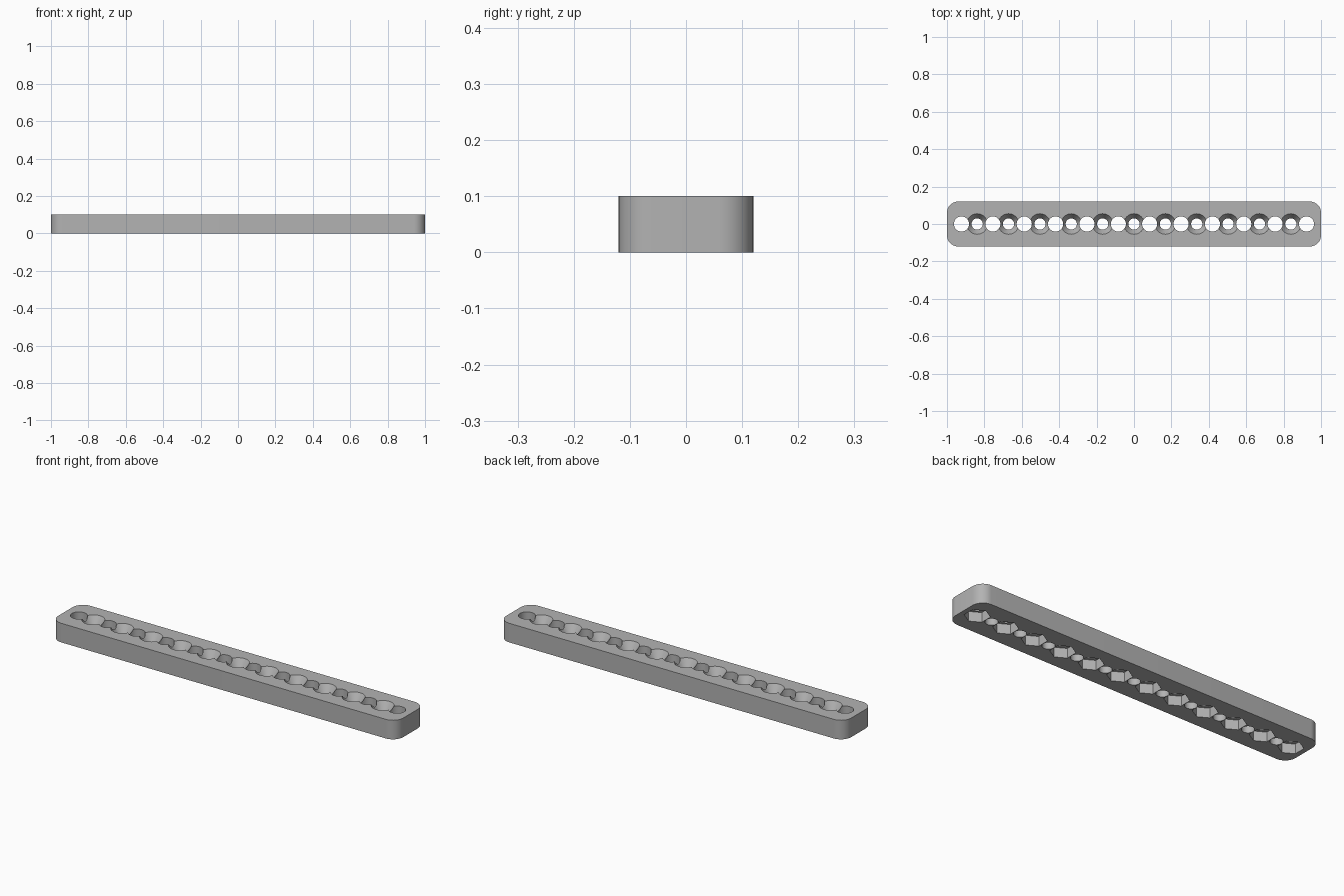
import bpy
import bmesh
import math

cube = bpy.data.objects.get("Cube")
if cube:
    bpy.data.objects.remove(cube, do_unlink=True)

LENGTH, WIDTH, HEIGHT, CORNER = 2.0, 0.24, 0.10, 0.06
PITCH = 0.1677

grey = bpy.data.materials.new("plain grey")
grey.use_nodes = True
colour = (0.45, 0.45, 0.45, 1)
grey.diffuse_color = colour
grey.node_tree.nodes["Principled BSDF"].inputs["Base Color"].default_value = colour


def make_object(name, bm):
    bmesh.ops.recalc_face_normals(bm, faces=bm.faces)
    mesh = bpy.data.meshes.new(name)
    bm.to_mesh(mesh)
    bm.free()
    mesh.materials.append(grey)
    obj = bpy.data.objects.new(name, mesh)
    bpy.context.collection.objects.link(obj)
    return obj


def lathe(bm, x, profile, sides, turn=0.0):
    """Closed solid from (radius, z) rings around a vertical axis at x."""
    rings = []
    for r, z in profile:
        angles = [turn + math.tau * i / sides for i in range(sides)]
        rings.append([bm.verts.new((x + r * math.cos(a), r * math.sin(a), z)) for a in angles])
    for low, high in zip(rings, rings[1:]):
        for i in range(sides):
            j = (i + 1) % sides
            bm.faces.new((low[i], low[j], high[j], high[i]))
    bm.faces.new(rings[0][::-1])
    bm.faces.new(rings[-1])


def cut(target, name, count, profile, sides, turn=0.0):
    """Cut a centred row of equal holes out of the target."""
    bm = bmesh.new()
    for i in range(count):
        lathe(bm, (i - (count - 1) / 2) * PITCH, profile, sides, turn)
    cutter = make_object(name, bm)
    mod = target.modifiers.new(name, 'BOOLEAN')
    mod.operation = 'DIFFERENCE'
    mod.solver = 'EXACT'
    mod.object = cutter
    bpy.context.view_layer.objects.active = target
    bpy.ops.object.modifier_apply(modifier=name)
    bpy.data.objects.remove(cutter, do_unlink=True)


# Bar with rounded upright corners
bm = bmesh.new()
bmesh.ops.create_cube(bm, size=1)
for v in bm.verts:
    v.co = (v.co.x * LENGTH, v.co.y * WIDTH, (v.co.z + 0.5) * HEIGHT)
upright = [e for e in bm.edges if abs(e.verts[0].co.z - e.verts[1].co.z) > 0.01]
bmesh.ops.bevel(bm, geom=upright, offset=CORNER, segments=12, profile=0.5, affect='EDGES')
bar = make_object("perforated_bar", bm)

# Straight holes, hexagonal pockets underneath, countersunk screw holes between
cut(bar, "straight_holes", 12, [(0.0405, -0.02), (0.0405, 0.12)], 40)
cut(bar, "hex_pockets", 12, [(0.06, -0.02), (0.06, 0.05)], 6, math.pi / 6)
cut(bar, "screw_holes", 11,
    [(0.03, -0.02), (0.03, 0.06), (0.055, HEIGHT), (0.055, 0.12)], 40)

# Smooth round walls, sharp rims
bpy.ops.object.select_all(action='DESELECT')
bar.select_set(True)
bpy.context.view_layer.objects.active = bar
bpy.ops.object.shade_smooth_by_angle(angle=math.radians(30))
